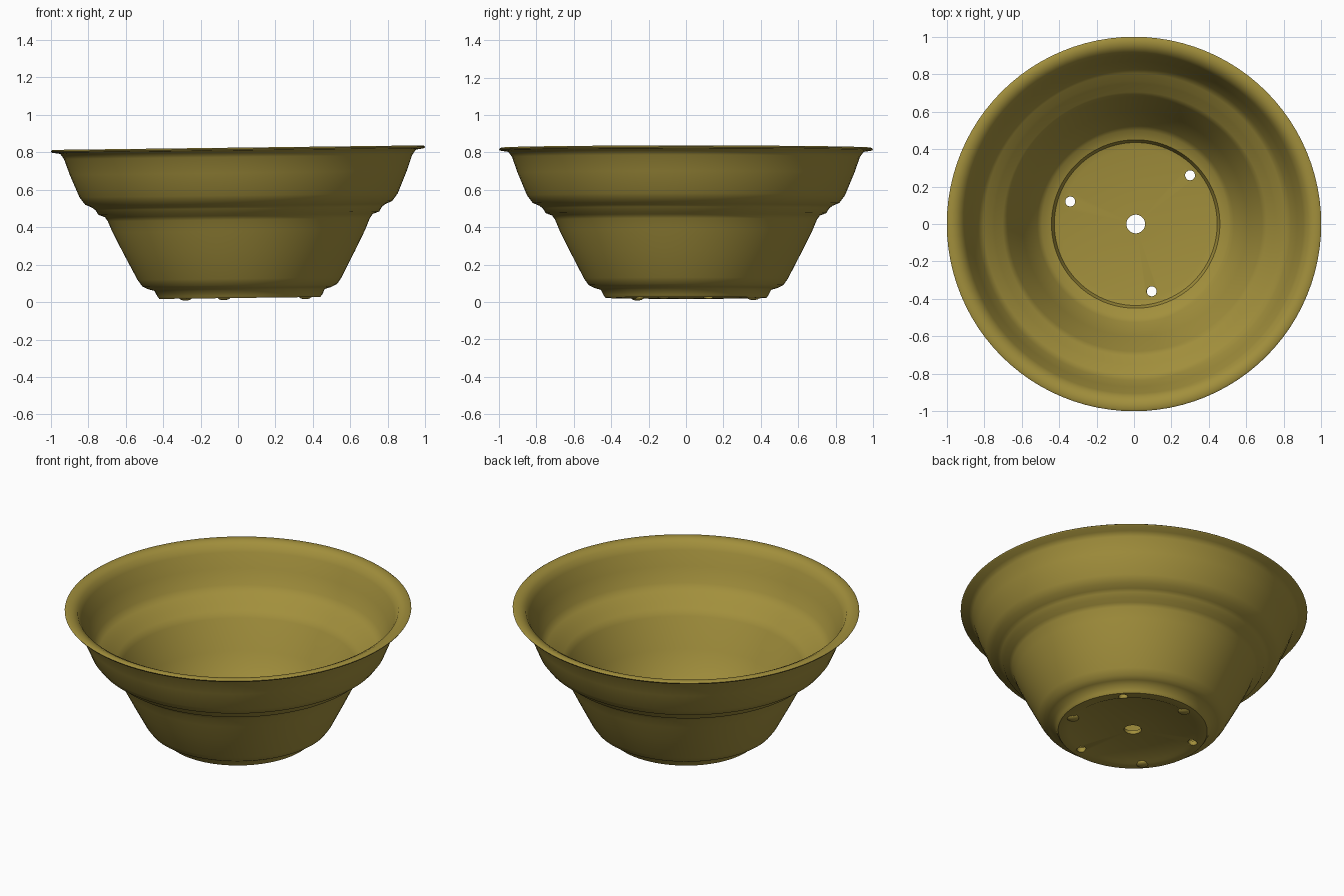
import bpy, bmesh, math
from mathutils import Vector, Matrix

if "Cube" in bpy.data.objects:
    bpy.data.objects.remove(bpy.data.objects["Cube"])

olive = bpy.data.materials.new("olive glaze")
olive.use_nodes = True
colour = (0.36, 0.275, 0.045, 1)
olive.diffuse_color = colour
olive.node_tree.nodes["Principled BSDF"].inputs["Base Color"].default_value = colour

# Whole bowl leans very slightly up towards its left side
lean = Matrix.Translation((0.01, 0, 0)) @ Matrix.Rotation(math.radians(-0.7), 4, "Y")


def make_object(name, bm):
    mesh = bpy.data.meshes.new(name)
    bmesh.ops.recalc_face_normals(bm, faces=bm.faces)
    bm.to_mesh(mesh)
    bm.free()
    mesh.materials.append(olive)
    obj = bpy.data.objects.new(name, mesh)
    bpy.context.collection.objects.link(obj)
    return obj


def lathe(name, profile, steps):
    """Spin a closed (radius, height) outline around the z axis."""
    bm = bmesh.new()
    verts = [bm.verts.new((r, 0, z)) for r, z in profile]
    edges = [bm.edges.new((a, b)) for a, b in zip(verts, verts[1:] + verts[:1])]
    bmesh.ops.spin(bm, geom=verts + edges, cent=(0, 0, 0), axis=(0, 0, 1),
                   angle=math.tau, steps=steps)
    bmesh.ops.remove_doubles(bm, verts=bm.verts, dist=0.0001)
    return make_object(name, bm)


def shade(obj, degrees):
    bpy.ops.object.select_all(action="DESELECT")
    obj.select_set(True)
    bpy.context.view_layer.objects.active = obj
    bpy.ops.object.shade_smooth_by_angle(angle=math.radians(degrees))


# Outside from the centre hole to the rim, then back down the inside
outside = [(0.05, 0.03), (0.36, 0.03), (0.375, 0.022), (0.43, 0.022), (0.44, 0.035),
           (0.455, 0.065), (0.49, 0.075), (0.52, 0.09), (0.545, 0.125), (0.62, 0.27),
           (0.675, 0.38), (0.70, 0.44), (0.715, 0.462), (0.75, 0.475), (0.765, 0.50),
           (0.785, 0.515), (0.82, 0.53), (0.85, 0.57), (0.90, 0.69), (0.93, 0.775),
           (0.95, 0.803), (0.995, 0.81)]
inside = [(1.0, 0.818), (0.99, 0.825), (0.955, 0.82), (0.925, 0.805), (0.905, 0.765),
          (0.87, 0.68), (0.835, 0.59), (0.805, 0.55), (0.765, 0.535), (0.75, 0.51),
          (0.705, 0.49), (0.68, 0.45), (0.60, 0.28), (0.525, 0.135), (0.50, 0.11),
          (0.45, 0.095), (0.435, 0.06), (0.40, 0.052), (0.05, 0.052)]
bowl = lathe("bowl", outside + inside, 96)

# Three drain holes, and a small foot opposite each one
drain_spots = [Vector((0.29, 0.26, 0)), Vector((-0.35, 0.12, 0)), Vector((0.085, -0.36, 0))]
cutter_bm = bmesh.new()
for spot in drain_spots:
    bmesh.ops.create_cone(cutter_bm, cap_ends=True, segments=14, radius1=0.027,
                          radius2=0.027, depth=0.2, matrix=Matrix.Translation(spot))
cutter = make_object("drain_hole_cutter", cutter_bm)
cutter.hide_render = True

cut = bowl.modifiers.new("drain holes", "BOOLEAN")
cut.operation = "DIFFERENCE"
cut.solver = "EXACT"
cut.object = cutter
bpy.context.view_layer.objects.active = bowl
bowl.select_set(True)
bpy.ops.object.modifier_apply(modifier=cut.name)
bpy.data.objects.remove(cutter)
shade(bowl, 50)
bowl.data.transform(lean)

for i, spot in enumerate(drain_spots):
    bm = bmesh.new()
    bmesh.ops.create_uvsphere(bm, u_segments=16, v_segments=8, radius=0.035)
    bmesh.ops.scale(bm, vec=(1, 1, 0.45), verts=bm.verts)
    bmesh.ops.translate(bm, vec=Vector((-spot.x, -spot.y, 0.027)), verts=bm.verts)
    foot = make_object(f"foot_{i + 1}", bm)
    shade(foot, 50)
    foot.data.transform(lean)
